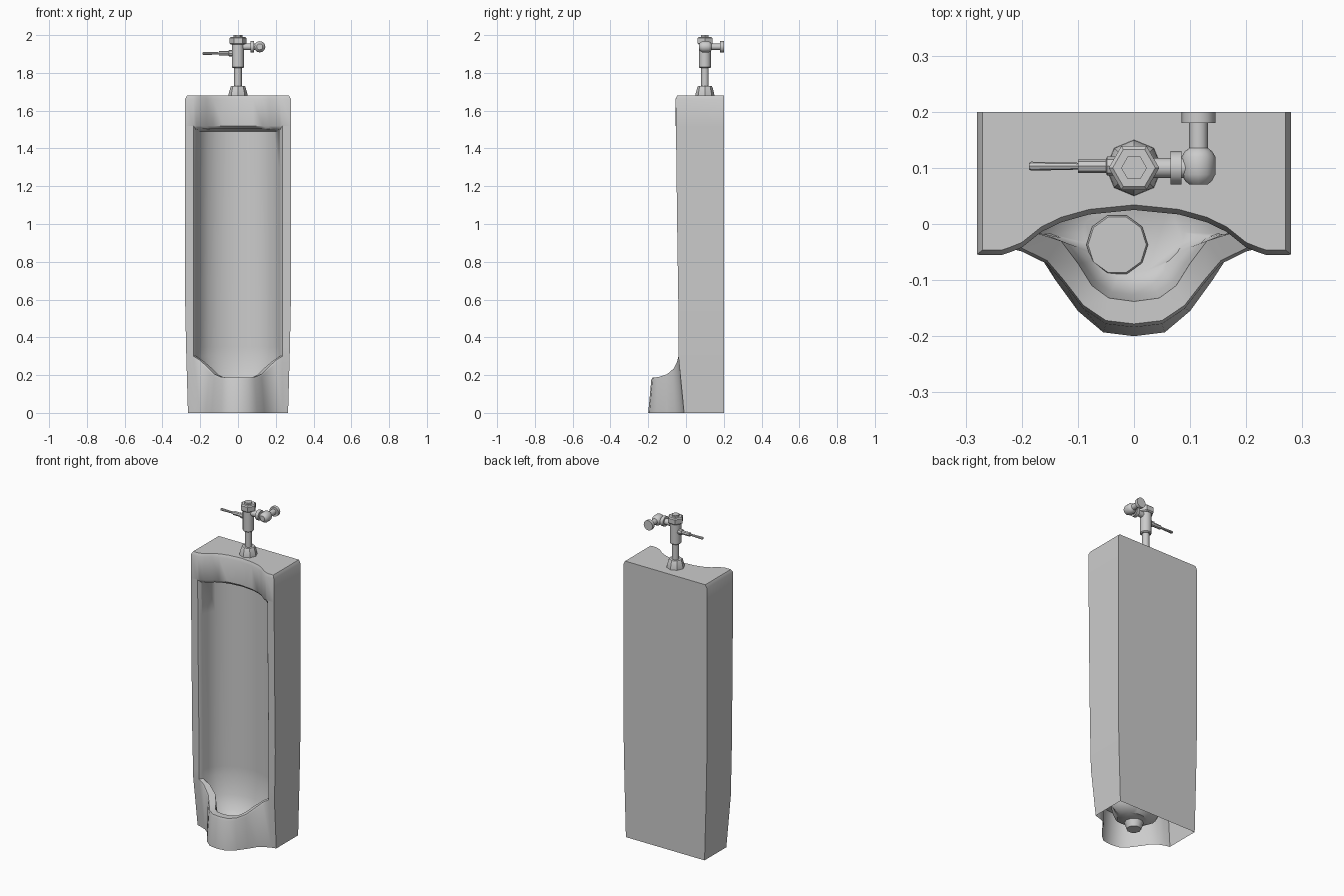
import bpy, bmesh
from math import sin, cos, pi, radians
from mathutils import Vector

if "Cube" in bpy.data.objects:
    bpy.data.objects.remove(bpy.data.objects["Cube"])


def finish(name, bm, angle=35):
    bmesh.ops.remove_doubles(bm, verts=bm.verts, dist=0.0005)
    bmesh.ops.recalc_face_normals(bm, faces=bm.faces)
    me = bpy.data.meshes.new(name)
    bm.to_mesh(me)
    bm.free()
    ob = bpy.data.objects.new(name, me)
    bpy.context.collection.objects.link(ob)
    bpy.ops.object.select_all(action='DESELECT')
    ob.select_set(True)
    bpy.context.view_layer.objects.active = ob
    bpy.ops.object.shade_smooth_by_angle(angle=radians(angle))
    return ob


def interp(z, table):
    for (z0, a), (z1, b) in zip(table, table[1:]):
        if z0 <= z <= z1:
            return a + (b - a) * (z - z0) / (z1 - z0)
    return table[-1][1]


def full(half):
    # half row starts on the centre line
    return [(-x, y, z) for x, y, z in half[:0:-1]] + list(half)


def patch(bm, rows):
    grid = [[bm.verts.new(p) for p in r] for r in rows]
    for a, b in zip(grid, grid[1:]):
        for i in range(len(a) - 1):
            bm.faces.new((a[i], a[i + 1], b[i + 1], b[i]))


def both_sides(bm, rows):
    patch(bm, rows)
    patch(bm, [[(-x, y, z) for x, y, z in r] for r in rows])


def front_y(z):
    return interp(z, [(0, -.01), (.3, -.04), (.6, -.041), (1, -.047), (1.68, -.055)])


def side_x(z):
    return interp(z, [(0, .265), (.35, .275), (.6, .28), (1.68, .28)])


def corner(z):
    return [(side_x(z), front_y(z), z), (side_x(z), .2, z)]


bm = bmesh.new()
LEVELS = [1.52, 1.3, 1, .6, .35, .3]

# header: concave front with a bevelled top
H = [(0, .025), (.08, .017), (.13, .003), (.165, -.014), (.2, -.042), (.22, -.05), (.235, -.055)]
top = [(x, y + .009, 1.68) for x, y in H] + [(.27, -.046, 1.68), (.27, .2, 1.68)]
head = [[(x, y, z) for x, y in H] + corner(z) for z in (1.662, 1.52)]
patch(bm, [full(r) for r in [top] + head])
bm.faces.new([bm.verts.new(p) for p in full(top)])

# jambs and sides
both_sides(bm, [[(.222, front_y(z) + .02, z), (.231, front_y(z) + .005, z),
                 (.235, front_y(z), z)] + corner(z) for z in LEVELS])

# apron with curved rim
RIM = [(0, -.178, .187), (.05, -.172, .187), (.09, -.145, .19), (.125, -.1, .205),
       (.155, -.065, .235), (.2, -.043, .278), (.235, -.04, .3)]
INNER = [(0, -.138, .187), (.045, -.132, .187), (.075, -.11, .188), (.1, -.07, .2),
         (.13, -.03, .23), (.18, -.014, .272), (.222, -.02, .3)]
FOOT = [(0, -.2, 0), (.055, -.193, 0), (.1, -.155, 0), (.14, -.1, 0),
        (.167, -.058, 0), (.2, -.032, 0), (.235, -.018, 0)]
lower = [[(x, y - .006 * (i < 6), z - .014 * (i < 6)) for i, (x, y, z) in enumerate(RIM)] + corner(.3),
         FOOT + corner(0)]
patch(bm, [full(RIM), full(lower[0][:7])])
patch(bm, [full(r) for r in lower])
patch(bm, [full(RIM), full(INNER)])

# back panel
patch(bm, [[(-x, .2, z), (x, .2, z)] for x, z in
           [(.27, 1.68), (.28, 1.662)] + [(side_x(z), z) for z in LEVELS + [0]]])


# recess: curved back wall under the rolled header edge
def recess(z, zz=None):
    e = front_y(z) + .02
    return [(.222 * cos(a), e + (.14 - e) * sin(a), zz or z)
            for a in [pi / 2 * (1 - i / 6) for i in range(7)]]


roll = [(x * .96, y + .018, 1.503) for x, y in H]
wall = [[(x, y, 1.52) for x, y in H], roll, recess(1.52, 1.49)] + [recess(z) for z in LEVELS[1:]]
patch(bm, [full(r) for r in wall])

# bowl: wall and rim both sink to an oval floor
floor = []
for edge, sgn in ((wall[-1], 1), (INNER, -1)):
    ring = []
    for i in range(7):
        a = sgn * pi / 2 * (1 - i / 6)
        ring.append((.09 * cos(a), -.015 + .07 * sin(a), .075))
    rows = [edge]
    for s, sz in ((.22, .5), (.55, .85), (1, 1)):
        rows.append([(p[0] + (q[0] - p[0]) * s, p[1] + (q[1] - p[1]) * s, p[2] + (q[2] - p[2]) * sz)
                     for p, q in zip(edge, ring)])
    patch(bm, [full(r) for r in rows])
    floor.append(full(ring))
bm.faces.new([bm.verts.new(p) for p in floor[0] + floor[1][-2:0:-1]])
finish("urinal_body", bm, 40)


# turned parts: list of (distance, radius) along an axis
def turned(name, origin, axis, prof, sides=12, phase=0):
    bm = bmesh.new()
    rot = Vector((0, 0, 1)).rotation_difference(Vector(axis))
    rings = []
    for d, r in prof:
        rings.append([bm.verts.new(Vector(origin) + rot @ Vector((
            r * cos(phase + 2 * pi * k / sides), r * sin(phase + 2 * pi * k / sides), d)))
            for k in range(sides)])
    for a, b in zip(rings, rings[1:]):
        for k in range(sides):
            n = (k + 1) % sides
            bm.faces.new((a[k], a[n], b[n], b[k]))
    bm.faces.new(rings[0][::-1])
    bm.faces.new(rings[-1])
    return finish(name, bm)


UP, LEFT, RIGHT, BACK = (0, 0, 1), (-1, 0, 0), (1, 0, 0), (0, 1, 0)
turned("drain_cup", (-.03, -.037, 0), UP, [(.035, .04), (.08, .055), (.088, .052)], 10)

# flush valve
turned("valve_flange", (0, .1, 0), UP, [(1.68, .05), (1.69, .049), (1.725, .04), (1.73, .036)], 8)
turned("valve_pipe", (0, .1, 0), UP, [(1.72, .02), (1.84, .02)])
turned("valve_body", (0, .1, 0), UP, [(1.825, .027), (1.83, .032), (1.96, .032)])
turned("valve_cap", (0, .1, 0), UP, [(1.95, .038), (1.956, .045), (1.984, .045), (1.99, .038)], 6)
turned("valve_cap_nut", (0, .1, 0), UP, [(1.985, .023), (2.0, .023)], 6)

# handle
turned("handle_socket", (0, .103, 1.903), LEFT, [(.02, .017), (.048, .017), (.05, .012), (.1, .012)], 8)
turned("handle_lever", (0, .103, 1.903), LEFT, [(.095, .006), (.183, .008), (.187, .006)], 8)

# supply stop
turned("supply_pipe", (0, .1, 1.938), RIGHT, [(.02, .018), (.1, .018)])
turned("supply_collar", (0, .1, 1.938), RIGHT, [(.065, .03), (.085, .03)])
turned("supply_elbow", (.115, .1, 1.938), BACK,
       [(-.03, .016), (-.023, .024), (-.012, .03), (.02, .03), (.03, .024), (.035, .017)])
turned("supply_outlet", (.115, .1, 1.938), BACK, [(.02, .017), (.085, .017)])
turned("supply_wall_flange", (.115, .1, 1.938), BACK, [(.08, .03), (.1, .03)])
